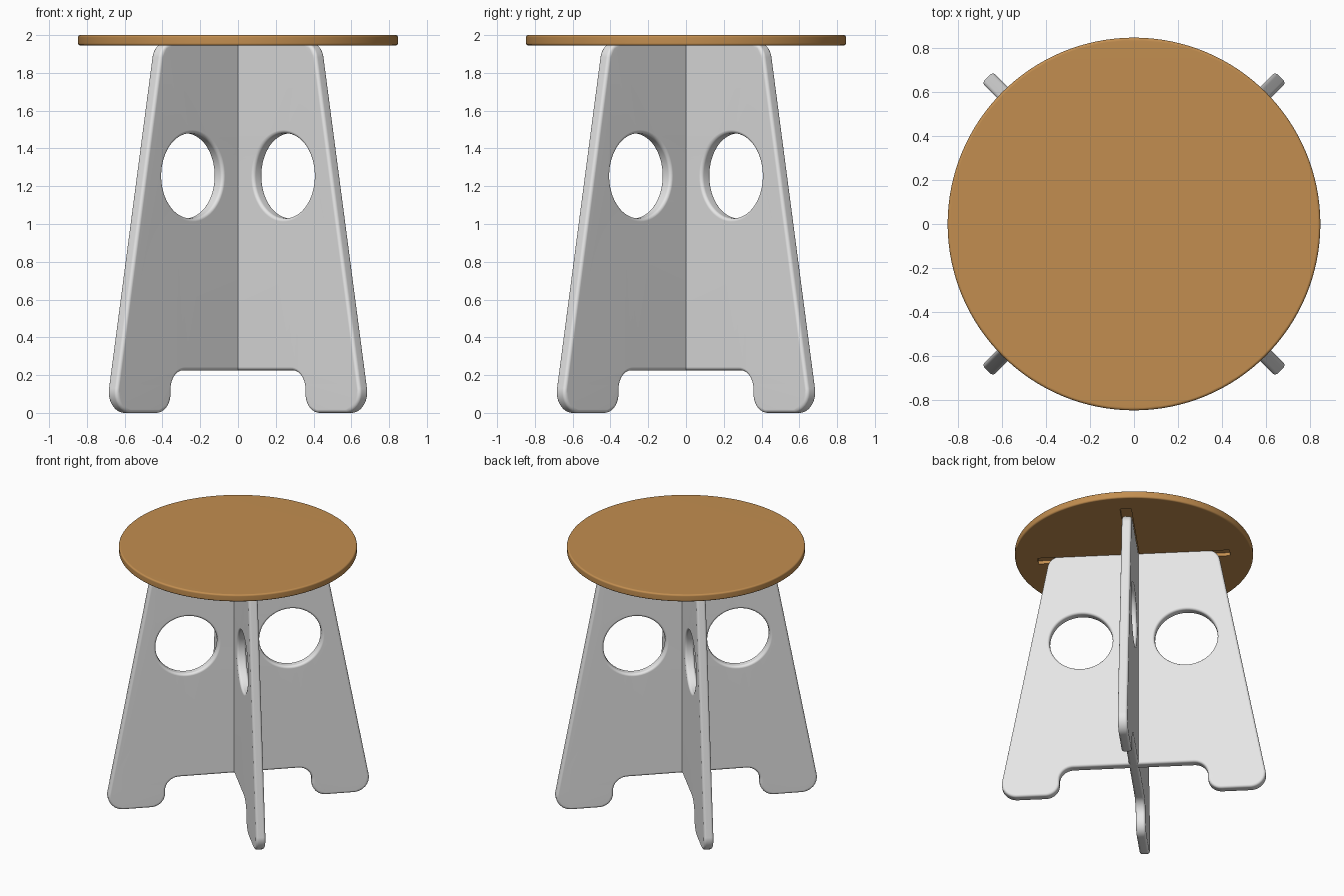
import bpy, bmesh
from math import radians, pi, sin, cos, tan
from mathutils import Vector

cube = bpy.data.objects.get("Cube")
if cube:
    bpy.data.objects.remove(cube, do_unlink=True)


def material(name, rgb):
    m = bpy.data.materials.new(name)
    m.use_nodes = True
    m.diffuse_color = (*rgb, 1)
    for n in m.node_tree.nodes:
        if n.type == 'BSDF_PRINCIPLED':
            n.inputs["Base Color"].default_value = (*rgb, 1)
    return m


wood = material("warm wood", (0.54, 0.27, 0.08))
white = material("painted white", (0.79, 0.79, 0.79))


def circle(x, z, r, n, turn=1):
    """Closed loop; turn=-1 makes it a hole."""
    return [Vector((x + r * cos(turn * 2 * pi * i / n),
                    z + r * sin(turn * 2 * pi * i / n))) for i in range(n)]


def rounded(corners, steps=10):
    """Closed loop with every corner (x, z, radius) replaced by an arc."""
    loop = []
    for i, (x, z, r) in enumerate(corners):
        p = Vector((x, z))
        d1 = (Vector(corners[i - 1][:2]) - p).normalized()
        d2 = (Vector(corners[(i + 1) % len(corners)][:2]) - p).normalized()
        half = d1.angle(d2) / 2
        c = p + (d1 + d2).normalized() * r / sin(half)
        a = p + d1 * r / tan(half) - c
        b = p + d2 * r / tan(half) - c
        loop += [c + a.lerp(b, k / steps).normalized() * r for k in range(steps + 1)]
    return loop


def inset(loop, amount):
    """Move a loop towards the solid, which lies on its left."""
    out = []
    for i, p in enumerate(loop):
        e1 = (p - loop[i - 1]).normalized()
        e2 = (loop[(i + 1) % len(loop)] - p).normalized()
        n1, n2 = Vector((-e1.y, e1.x)), Vector((-e2.y, e2.x))
        n = (n1 + n2).normalized()
        out.append(p + n * amount / n.dot(n1))
    return out


def slab(name, loops, thickness, edge, mat, segments=4):
    """Board standing in the xz plane with rounded rims and holes."""
    bm = bmesh.new()
    h = thickness / 2
    quarter = [(edge * (1 - sin(k * pi / 2 / segments)),
                h - edge * (1 - cos(k * pi / 2 / segments)))
               for k in range(segments + 1)]
    rings = [(a, -y) for a, y in quarter] + [(a, y) for a, y in reversed(quarter)]
    caps = ([], [])
    for loop in loops:
        levels = []
        for a, y in rings:
            levels.append([bm.verts.new((p.x, y, p.y)) for p in inset(loop, a)])
        n = len(loop)
        for lo, hi in zip(levels, levels[1:]):
            for i in range(n):
                j = (i + 1) % n
                bm.faces.new((lo[i], lo[j], hi[j], hi[i]))
        for cap, level in zip(caps, (levels[0], levels[-1])):
            cap += [bm.edges.get((level[i - 1], level[i])) for i in range(n)]
    for cap in caps:
        bmesh.ops.triangle_fill(bm, edges=cap, use_beauty=True)
    bmesh.ops.recalc_face_normals(bm, faces=bm.faces[:])
    me = bpy.data.meshes.new(name)
    bm.to_mesh(me)
    bm.free()
    me.materials.append(mat)
    ob = bpy.data.objects.new(name, me)
    bpy.context.collection.objects.link(ob)
    return ob


def activate(ob):
    bpy.ops.object.select_all(action='DESELECT')
    ob.select_set(True)
    bpy.context.view_layer.objects.active = ob


def finish(ob):
    activate(ob)
    bpy.ops.object.shade_smooth_by_angle(angle=radians(35))
    ob.modifiers.new("Even shading", 'WEIGHTED_NORMAL').keep_sharp = True


# Two crossed leg panels: arch between the feet, tapered sides, two round holes
half = [(0.53, 0.225, 0.10), (0.53, 0, 0.10), (0.965, 0, 0.11), (0.60, 1.965, 0.10)]
outline = rounded(half + [(-x, z, r) for x, z, r in reversed(half)])
holes = [circle(s * 0.375, 1.255, 0.225, 64, -1) for s in (-1, 1)]
for name, angle in (("leg_panel_a", 45), ("leg_panel_b", -45)):
    panel = slab(name, [outline] + holes, 0.07, 0.018, white)
    panel.rotation_euler.z = radians(angle)
    finish(panel)

# Round seat laid flat on top
seat = slab("seat", [circle(0, 0, 0.847, 128)], 0.055, 0.012, wood)
seat.rotation_euler.x = radians(90)
seat.location.z = 1.9725

# Grooves under the seat that receive the panels
for angle in (45, -45):
    bpy.ops.mesh.primitive_cube_add(size=1, location=(0, 0, 1.935),
                                    rotation=(0, 0, radians(angle)))
    cutter = bpy.context.object
    cutter.name = "groove_cutter"
    cutter.scale = (1.37, 0.08, 0.07)
    cutter.hide_render = True
    cutter.data.materials.append(wood)
    bpy.context.view_layer.update()
    activate(seat)
    cut = seat.modifiers.new("Groove", 'BOOLEAN')
    cut.operation = 'DIFFERENCE'
    cut.solver = 'EXACT'
    cut.object = cutter
    bpy.ops.object.modifier_apply(modifier=cut.name)
    bpy.data.objects.remove(cutter, do_unlink=True)
finish(seat)
